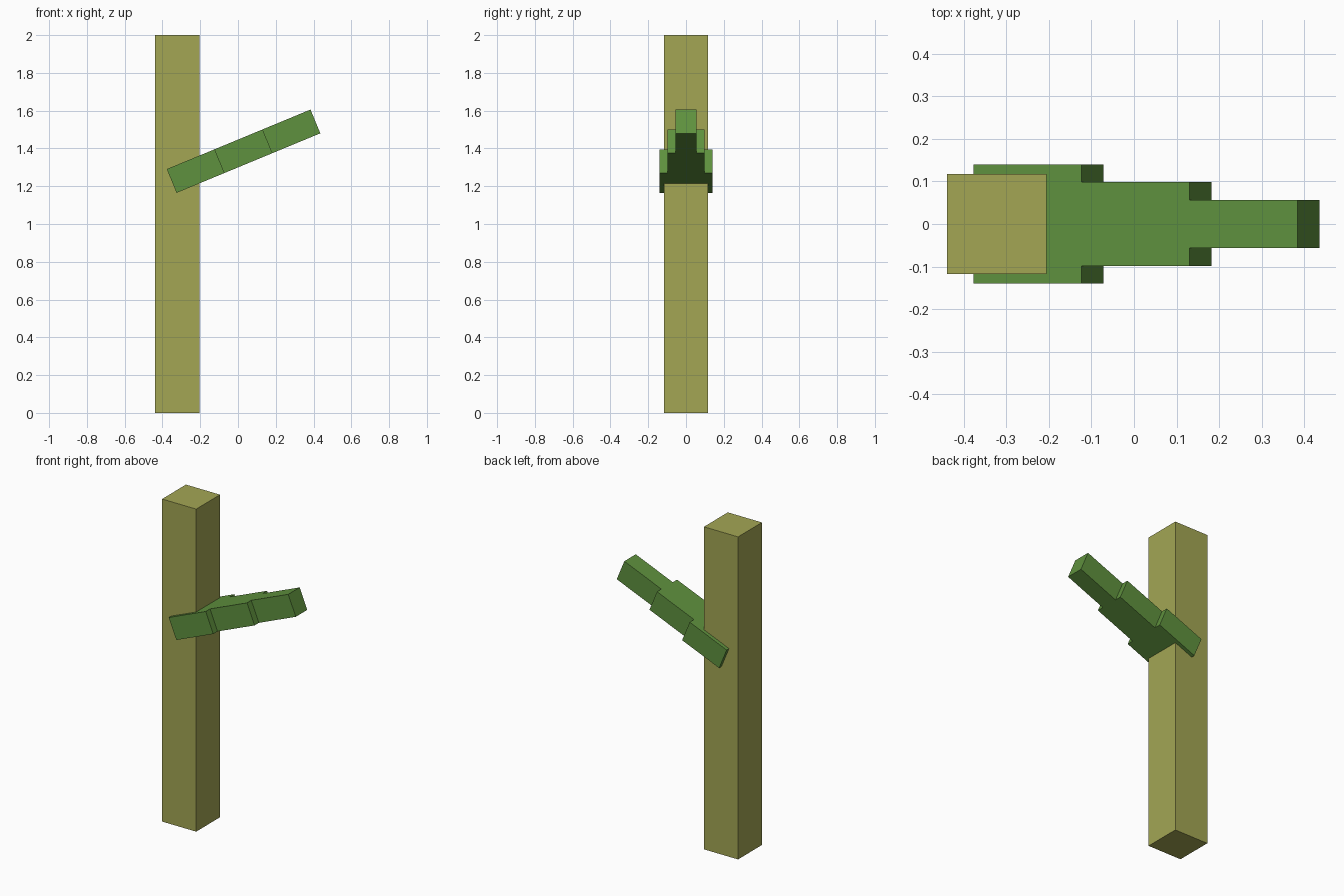
import bpy
import bmesh
from math import radians
from mathutils import Matrix

cube = bpy.data.objects.get("Cube")
if cube:
    bpy.data.objects.remove(cube, do_unlink=True)


def linear(c):
    c /= 255
    return c / 12.92 if c <= 0.04045 else ((c + 0.055) / 1.055) ** 2.4


def material(name, rgb):
    mat = bpy.data.materials.new(name)
    mat.use_nodes = True
    color = [linear(c) for c in rgb] + [1]
    mat.diffuse_color = color
    mat.node_tree.nodes["Principled BSDF"].inputs["Base Color"].default_value = color
    return mat


def prism(name, outline, thickness, matrix, mat):
    """Extrude a flat outline upward by thickness, then place it."""
    bm = bmesh.new()
    face = bm.faces.new([bm.verts.new((x, y, 0)) for x, y in outline])
    moved = bmesh.ops.extrude_face_region(bm, geom=[face])["geom"]
    top = [v for v in moved if isinstance(v, bmesh.types.BMVert)]
    bmesh.ops.translate(bm, verts=top, vec=(0, 0, thickness))
    bmesh.ops.recalc_face_normals(bm, faces=bm.faces[:])
    mesh = bpy.data.meshes.new(name)
    bm.to_mesh(mesh)
    bm.free()
    mesh.materials.append(mat)
    obj = bpy.data.objects.new(name, mesh)
    obj.matrix_world = matrix
    bpy.context.collection.objects.link(obj)
    return obj


stalk_color = material("olive stalk", (163, 166, 84))
leaf_color = material("leaf green", (95, 145, 62))

# Square upright stalk
h = 0.117
prism("stalk", [(-h, -h), (h, -h), (h, h), (-h, h)], 2.0,
      Matrix.Translation((-0.322, 0, 0)), stalk_color)

# Stepped leaf narrowing towards its raised tip
step = 0.2745
half = []
for i, width in enumerate((0.14, 0.098, 0.056)):
    half += [(i * step, width), ((i + 1) * step, width)]
outline = [(x, -y) for x, y in half] + half[::-1]
tilt = Matrix.Translation((-0.325, 0, 1.165)) @ Matrix.Rotation(radians(-22.5), 4, "Y")
prism("leaf", outline, 0.136, tilt, leaf_color)
